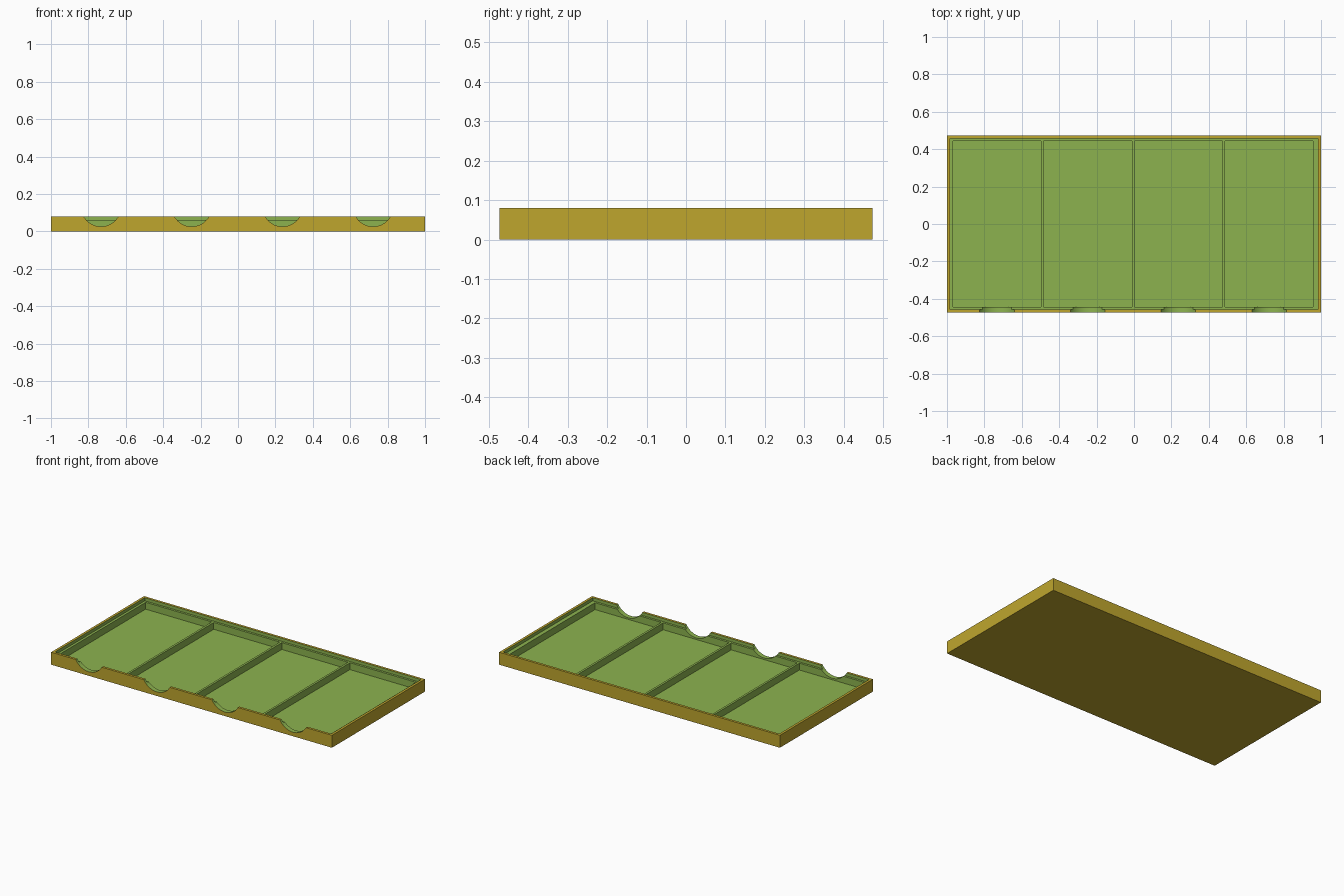
import bpy
import math

if "Cube" in bpy.data.objects:
    bpy.data.objects.remove(bpy.data.objects["Cube"])

HALF_Y, HEIGHT = 0.473, 0.08
RIM, LEDGE_Z, FLOOR_Z = 0.016, 0.06, 0.016
CELL_W, PITCH, FIRST_X, CELL_HALF_Y = 0.471, 0.485, -0.968, 0.443
NOTCH_R, NOTCH_Z = 0.106, 0.132


def make_material(name, color):
    mat = bpy.data.materials.new(name)
    mat.diffuse_color = (*color, 1)
    mat.use_nodes = True
    mat.node_tree.nodes["Principled BSDF"].inputs["Base Color"].default_value = mat.diffuse_color
    return mat


gold = make_material("gold", (0.52, 0.38, 0.027))
green = make_material("leaf green", (0.265, 0.45, 0.078))


def finish(obj, name, slot):
    obj.name = name
    obj.data.materials.append(gold)
    obj.data.materials.append(green)
    for face in obj.data.polygons:
        face.material_index = slot
    return obj


def box(name, x0, x1, half_y, z0, z1, slot):
    bpy.ops.mesh.primitive_cube_add(size=1, location=((x0 + x1) / 2, 0, (z0 + z1) / 2))
    obj = bpy.context.object
    obj.scale = (x1 - x0, 2 * half_y, z1 - z0)
    bpy.ops.object.transform_apply(location=True, rotation=True, scale=True)
    return finish(obj, name, slot)


def notch(x):
    y0, y1 = -0.6, -0.436
    bpy.ops.mesh.primitive_cylinder_add(
        vertices=96, radius=NOTCH_R, depth=y1 - y0,
        location=(x, (y0 + y1) / 2, NOTCH_Z), rotation=(math.pi / 2, 0, 0))
    bpy.ops.object.transform_apply(location=True, rotation=True, scale=True)
    return finish(bpy.context.object, "notch_cutter", 1)


# Solid tray block
tray = box("tray", -1, 1, HALF_Y, 0, HEIGHT, 0)

# Recess for the lid, leaving a thin rim
cutters = [box("recess_cutter", -1 + RIM, 1 - RIM, HALF_Y - RIM, LEDGE_Z, 0.2, 1)]

# Four compartments, each with a round finger notch in the front wall
for i in range(4):
    x = FIRST_X + i * PITCH
    cutters.append(box("compartment_cutter", x, x + CELL_W, CELL_HALF_Y, FLOOR_Z, 0.15, 1))
    cutters.append(notch(x + CELL_W / 2))

# Cut surfaces keep the cutter's green
for cutter in cutters:
    cutter.hide_render = True
    bpy.ops.object.select_all(action='DESELECT')
    tray.select_set(True)
    bpy.context.view_layer.objects.active = tray
    mod = tray.modifiers.new("cut", 'BOOLEAN')
    mod.operation = 'DIFFERENCE'
    mod.solver = 'EXACT'
    mod.object = cutter
    bpy.ops.object.modifier_apply(modifier=mod.name)
    bpy.data.objects.remove(cutter)

bpy.ops.object.shade_smooth_by_angle(angle=math.radians(30))
